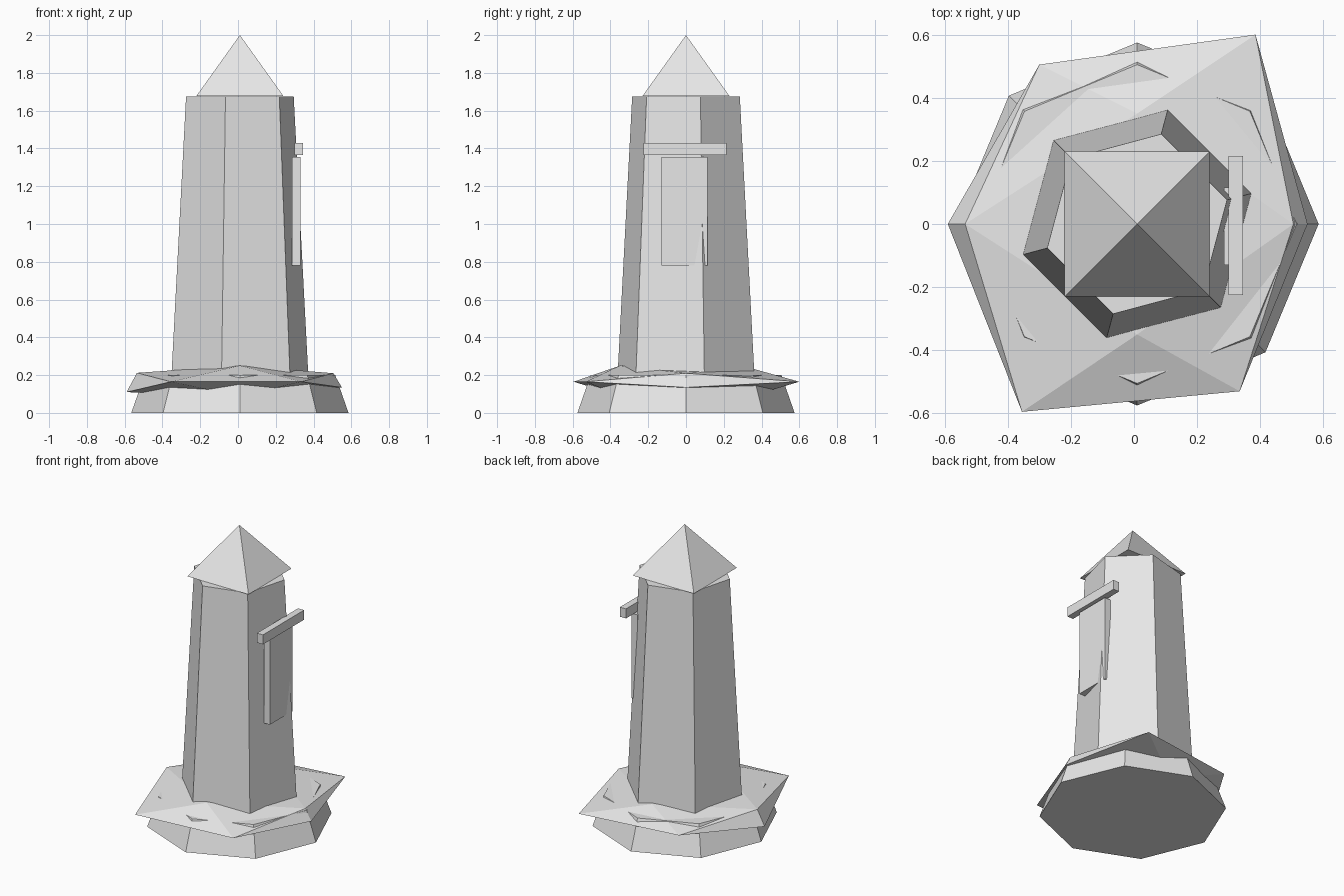
import bpy
import bmesh
import math
from mathutils import Vector

if "Cube" in bpy.data.objects:
    bpy.data.objects.remove(bpy.data.objects["Cube"])

stone = bpy.data.materials.new("light_grey")
stone.diffuse_color = (0.8, 0.8, 0.8, 1)
stone.use_nodes = True
stone.node_tree.nodes["Principled BSDF"].inputs["Base Color"].default_value = stone.diffuse_color
CX = 0.01


def finish(name, bm):
    bmesh.ops.recalc_face_normals(bm, faces=bm.faces)
    mesh = bpy.data.meshes.new(name)
    bm.to_mesh(mesh)
    bm.free()
    mesh.materials.append(stone)
    obj = bpy.data.objects.new(name, mesh)
    bpy.context.collection.objects.link(obj)
    return obj


def frustum(name, sides, r0, r1, z0, z1, turn):
    """Tapered prism whose first corner lies at the angle turn (degrees)."""
    bm = bmesh.new()
    rings = []
    for r, z in ((r0, z0), (r1, z1)):
        if r == 0:
            rings.append([bm.verts.new((CX, 0, z))] * sides)
            continue
        rings.append([bm.verts.new((CX + r * math.cos(a), r * math.sin(a), z))
                      for a in (math.radians(turn + 360 * i / sides) for i in range(sides))])
    low, high = rings
    bm.faces.new(low)
    if r1:
        bm.faces.new(high)
    for i in range(sides):
        j = (i + 1) % sides
        bm.faces.new((low[i], low[j], high[i]) if r1 == 0
                     else (low[i], low[j], high[j], high[i]))
    return finish(name, bm)


def box(name, low, high):
    bm = bmesh.new()
    bmesh.ops.create_cube(bm, size=1)
    low, high = Vector(low), Vector(high)
    for v in bm.verts:
        v.co = (low + high) / 2 + v.co * (high - low)
    return finish(name, bm)


# Octagonal plinth
frustum("plinth", 8, 0.575, 0.505, 0, 0.2, 0)

# Rough rock slab: a flattened, uneven twenty-sided solid
bm = bmesh.new()
for p in [(-0.30, 0.505, 0.165), (0.385, 0.60, 0.165),       # four outer corners
          (0.335, -0.53, 0.165), (-0.355, -0.595, 0.165),
          (-0.535, 0, 0.212), (-0.59, 0, 0.11),              # left and right edges
          (0.505, 0, 0.21), (0.55, 0, 0.135),
          (CX, -0.35, 0.25), (CX, 0.35, 0.235),              # upper and lower ridges
          (CX, -0.35, 0.09), (CX, 0.35, 0.09)]:
    bm.verts.new(p)
hull = bmesh.ops.convex_hull(bm, input=bm.verts)
finish("rock_slab", bm)

# Hexagonal tower and square pointed roof
frustum("tower", 6, 0.376, 0.295, 0.18, 1.675, 15)
frustum("roof", 4, 0.23 * math.sqrt(2), 0, 1.678, 2.0, 45)

# Door on the right side with a lintel above it
box("door", (0.285, -0.13, 0.78), (0.33, 0.115, 1.355))
box("door_lintel", (0.30, -0.225, 1.365), (0.345, 0.215, 1.43))
